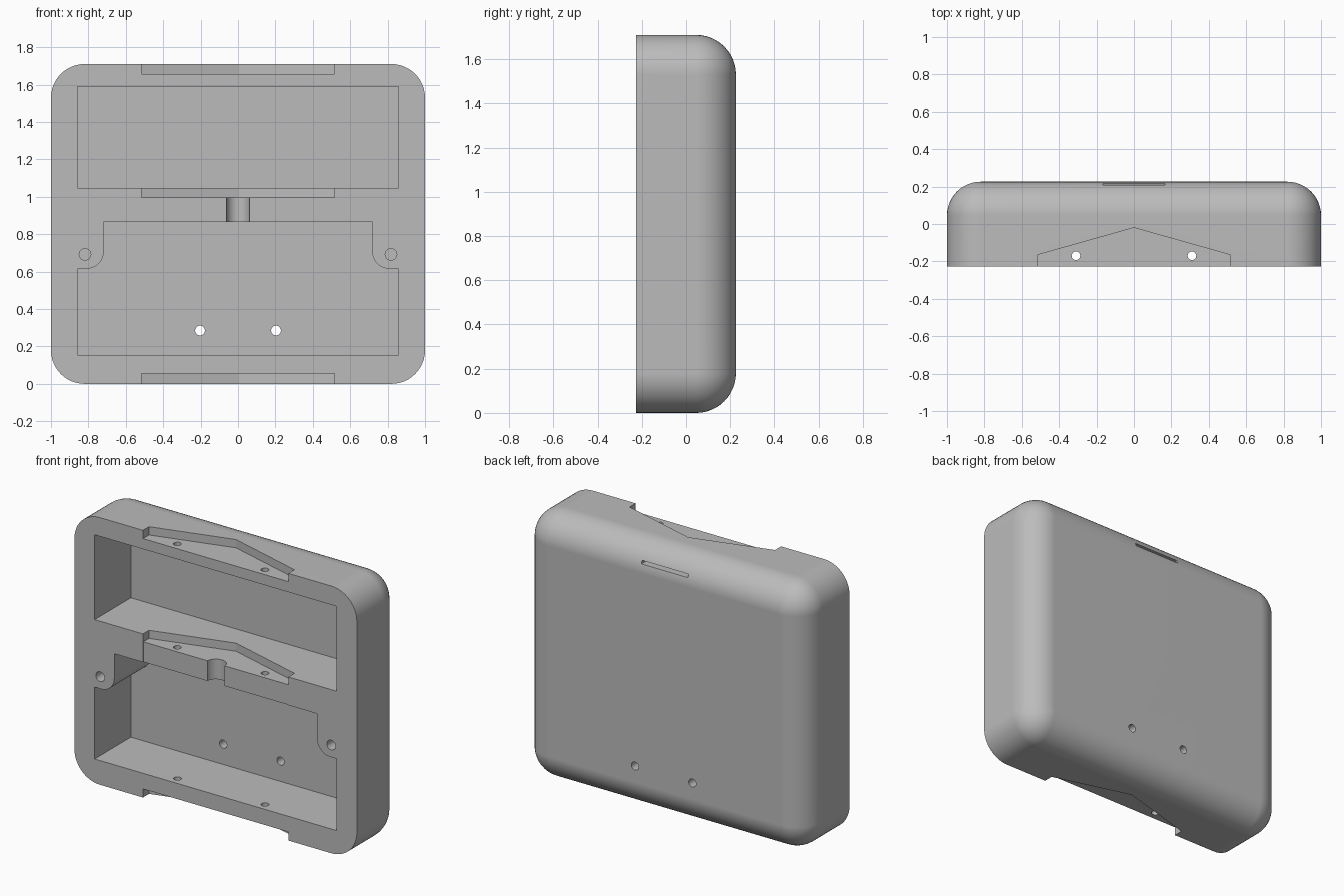
import bpy, bmesh, math

if "Cube" in bpy.data.objects:
    bpy.data.objects.remove(bpy.data.objects["Cube"])

W, H, D = 1.0, 1.71, 0.226      # half width, height, half depth
R, N = 0.18, 12                 # rounding radius, segments per quarter turn

grey = bpy.data.materials.new("light grey plastic")
grey.diffuse_color = (0.5, 0.5, 0.5, 1)
grey.use_nodes = True
grey.node_tree.nodes["Principled BSDF"].inputs["Base Color"].default_value = grey.diffuse_color


def finish(bm, name):
    bmesh.ops.remove_doubles(bm, verts=bm.verts, dist=1e-5)
    bmesh.ops.recalc_face_normals(bm, faces=bm.faces)
    me = bpy.data.meshes.new(name)
    bm.to_mesh(me)
    bm.free()
    ob = bpy.data.objects.new(name, me)
    bpy.context.collection.objects.link(ob)
    return ob


def arc(cx, cy, r, a0, a1, n=N):
    return [(cx + r * math.cos(math.radians(a0 + (a1 - a0) * i / n)),
             cy + r * math.sin(math.radians(a0 + (a1 - a0) * i / n))) for i in range(n + 1)]


def prism(name, pts, axis, lo, hi):
    """Extrude a profile: (x, z) points along y, or (x, y) points along z."""
    bm = bmesh.new()
    place = (lambda p, t: (p[0], t, p[1])) if axis == 'Y' else (lambda p, t: (p[0], p[1], t))
    a = [bm.verts.new(place(p, lo)) for p in pts]
    b = [bm.verts.new(place(p, hi)) for p in pts]
    bm.faces.new(a)
    bm.faces.new(b[::-1])
    for i in range(len(pts)):
        j = (i + 1) % len(pts)
        bm.faces.new((a[i], a[j], b[j], b[i]))
    return finish(bm, name)


def rect(x0, x1, y0, y1):
    return [(x0, y0), (x1, y0), (x1, y1), (x0, y1)]


def circle(cx, cy, r, n=32):
    return arc(cx, cy, r, 0, 360, n)[:-1]


# Housing: stacked rounded outlines, shrinking round the back edge
bm = bmesh.new()
layers = [(-D, 0.0)] + [(D - R + R * math.sin(t), R * (1 - math.cos(t)))
                        for t in (math.pi / 2 * i / N for i in range(N + 1))]
rings = []
for y, inset in layers:
    pts = []
    for k, (cx, cz) in enumerate([(W - R, H - R), (R - W, H - R), (R - W, R), (W - R, R)]):
        pts += arc(cx, cz, R - inset, 90 * k, 90 * k + 90)
    rings.append([bm.verts.new((x, y, z)) for x, z in pts])
n = len(rings[0])
for a, b in zip(rings, rings[1:]):
    for i in range(n):
        bm.faces.new((a[i], a[(i + 1) % n], b[(i + 1) % n], b[i]))
bm.faces.new(rings[0])
corner = [rings[-1][k * (N + 1)] for k in range(4)]
bm.faces.new(corner)
housing = finish(bm, "housing")

cutters = []
# Upper and lower pockets, the lower one stepping round two screw bosses
floor_y = 0.14
cutters.append(prism("upper_pocket", rect(-0.857, 0.857, 1.047, 1.59), 'Y', -0.4, floor_y))
right = [(0.857, 0.155), (0.857, 0.615), (0.81, 0.615)] + arc(0.81, 0.707, 0.092, 270, 180)[1:] + [(0.718, 0.866)]
cutters.append(prism("lower_pocket", right + [(-x, z) for x, z in reversed(right)], 'Y', -0.4, floor_y))

# Pointed shallow notches on the top, middle and bottom walls
notch = [(-0.515, -0.4), (0.515, -0.4), (0.515, -0.165), (0, -0.02), (-0.515, -0.165)]
for lo, hi in [(-0.1, 0.055), (0.995, 1.12), (1.657, 1.9)]:
    cutters.append(prism("notch", notch, 'Z', lo, hi))

# Slightly set back middle wall with a round cable groove
cutters.append(prism("wall_recess", rect(-0.515, 0.515, -0.4, -D + 0.004), 'Z', 0.8, 1.1))
cutters.append(prism("cable_groove", circle(0, -D, 0.062), 'Z', 0.8, 1.1))

# Screw holes on both sides, and the slot in the back
for s in (-1, 1):
    cutters.append(prism("wall_hole", circle(s * 0.31, -0.17, 0.023), 'Z', -0.2, 2))
    cutters.append(prism("back_hole", circle(s * 0.203, 0.285, 0.026), 'Y', 0, 0.4))
    cutters.append(prism("boss_hole", circle(s * 0.818, 0.692, 0.031), 'Y', -0.4, 0.0))
cutters.append(prism("back_slot", rect(-0.165, 0.165, 1.585, 1.605), 'Y', 0.17, 0.4))

bpy.context.view_layer.objects.active = housing
housing.select_set(True)
for c in cutters:
    m = housing.modifiers.new("cut", 'BOOLEAN')
    m.operation, m.solver, m.object = 'DIFFERENCE', 'EXACT', c
    bpy.ops.object.modifier_apply(modifier=m.name)
    bpy.data.objects.remove(c)

housing.data.materials.clear()
housing.data.materials.append(grey)
bpy.ops.object.shade_smooth_by_angle(angle=math.radians(30))
wn = housing.modifiers.new("even_normals", 'WEIGHTED_NORMAL')
wn.keep_sharp = True
